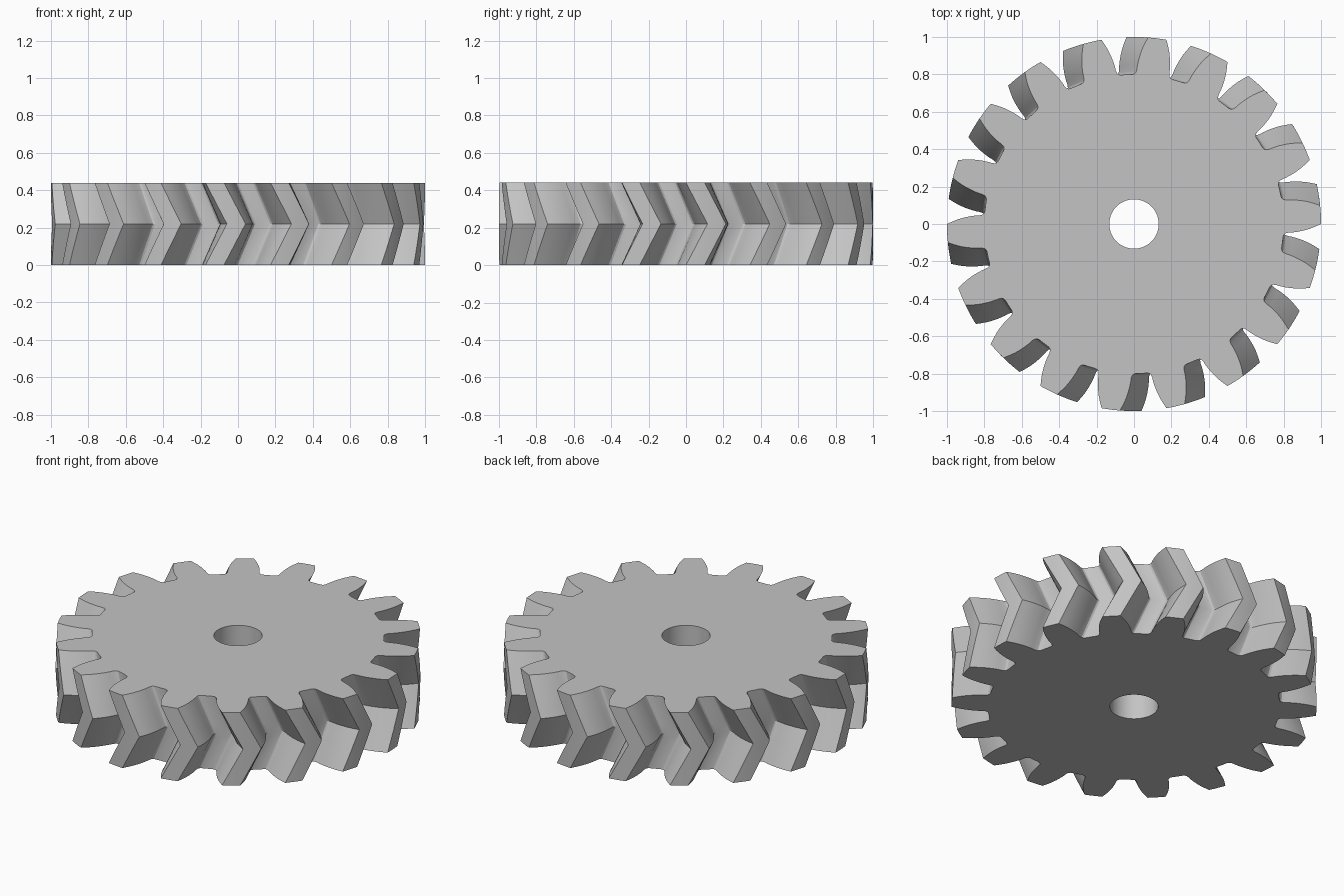
import bpy
import bmesh
from math import sin, cos, radians, pi

cube = bpy.data.objects.get("Cube")
if cube:
    bpy.data.objects.remove(cube, do_unlink=True)

TEETH = 18
PITCH = 360 / TEETH
HEIGHT = 0.44
HOLE_RADIUS = 0.132
TWIST = 6.6          # degrees gained from each face to the mid plane
TOOTH_CENTRE = 2.85  # degrees, at the top and bottom faces
LAYERS = 8           # even, so that one layer lies on the mid plane

# Half of one tooth: (radius, degrees from the tooth centre), tip to root
HALF_TOOTH = [(1.0, 1.4), (1.0, 2.85), (0.97, 3.65), (0.94, 4.4), (0.91, 5.0),
              (0.88, 5.5), (0.85, 5.9), (0.825, 6.1), (0.81, 6.45),
              (0.803, 7.0), (0.80, 7.8)]


def tooth_profile():
    left = [(r, -a) for r, a in reversed(HALF_TOOTH)]
    return left + [(1.0, 0)] + HALF_TOOTH + [(0.80, PITCH / 2)]


def ring(bm, points, z, turn):
    return [bm.verts.new((r * cos(radians(a + turn)), r * sin(radians(a + turn)), z))
            for r, a in points]


def bridge(bm, ring_a, ring_b):
    n = len(ring_a)
    for i in range(n):
        j = (i + 1) % n
        bm.faces.new((ring_a[i], ring_a[j], ring_b[j], ring_b[i]))


# Outline of all teeth, and a bore outline with as many points
outline = [(r, a + TOOTH_CENTRE + t * PITCH)
           for t in range(TEETH) for r, a in tooth_profile()]
bore = [(HOLE_RADIUS, outline[0][1] + 360 * i / len(outline))
        for i in range(len(outline))]

# Herringbone wall: twist rises to the mid plane and falls back
bm = bmesh.new()
rings = []
for k in range(LAYERS + 1):
    t = k / LAYERS
    rings.append(ring(bm, outline, t * HEIGHT, TWIST * (1 - abs(2 * t - 1))))
for low, high in zip(rings, rings[1:]):
    bridge(bm, low, high)

# Bore wall and the two flat faces
bore_low = ring(bm, bore, 0, 0)
bore_high = ring(bm, bore, HEIGHT, 0)
bridge(bm, bore_high, bore_low)
bridge(bm, bore_low, rings[0])
bridge(bm, rings[-1], bore_high)
bmesh.ops.recalc_face_normals(bm, faces=bm.faces)

mesh = bpy.data.meshes.new("herringbone_gear")
bm.to_mesh(mesh)
bm.free()
gear = bpy.data.objects.new("herringbone_gear", mesh)
bpy.context.collection.objects.link(gear)

# Plain grey material
grey = bpy.data.materials.new("plain_grey")
grey.use_nodes = True
colour = (0.55, 0.55, 0.55, 1)
grey.diffuse_color = colour
grey.node_tree.nodes["Principled BSDF"].inputs["Base Color"].default_value = colour
mesh.materials.append(grey)

# Smooth flanks with sharp tips, faces and mid ridge
bpy.ops.object.select_all(action="DESELECT")
gear.select_set(True)
bpy.context.view_layer.objects.active = gear
bpy.ops.object.shade_smooth_by_angle(angle=radians(25))
